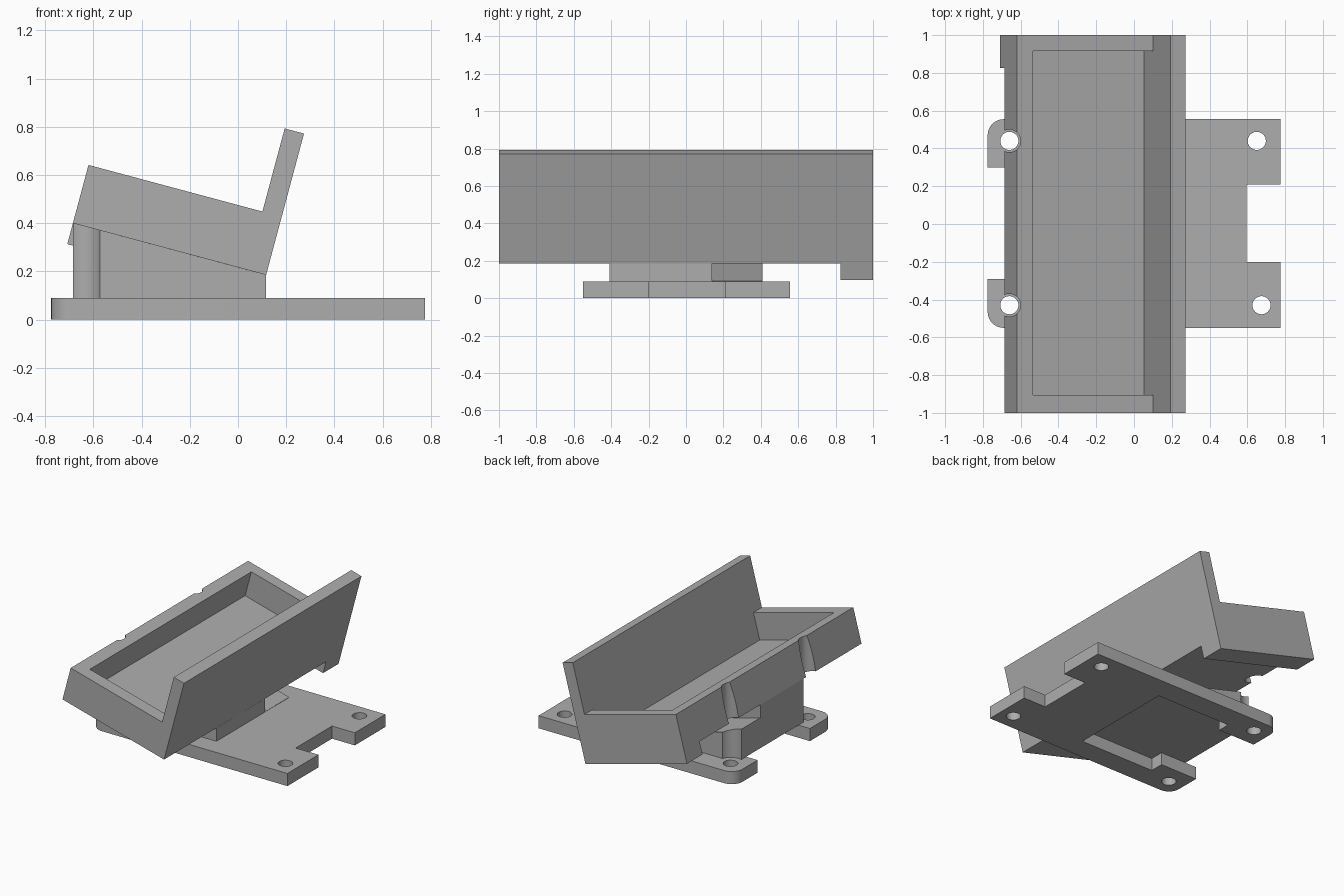
import bpy, bmesh, math
from mathutils import Vector

if "Cube" in bpy.data.objects:
    bpy.data.objects.remove(bpy.data.objects["Cube"])

grey = bpy.data.materials.new("plain_grey")
grey.use_nodes = True
COLOUR = (0.42, 0.42, 0.42, 1)
grey.diffuse_color = COLOUR
grey.node_tree.nodes["Principled BSDF"].inputs["Base Color"].default_value = COLOUR

TILT = math.radians(15)
HOLES_LEFT = [(-0.66, 0.44), (-0.66, -0.43)]
HOLES_RIGHT = [(0.65, 0.44), (0.675, -0.43)]


def prism(name, outline, low, high, along="Z"):
    """Extrude a flat outline: (x, y) along Z or (x, z) along Y."""
    place = (lambda a, b, c: (a, b, c)) if along == "Z" else (lambda a, b, c: (a, c, b))
    bm = bmesh.new()
    base = bm.faces.new([bm.verts.new(place(a, b, low)) for a, b in outline])
    grown = bmesh.ops.extrude_face_region(bm, geom=[base])["geom"]
    offset = Vector(place(0, 0, high - low))
    bmesh.ops.translate(bm, vec=offset, verts=[v for v in grown if isinstance(v, bmesh.types.BMVert)])
    bmesh.ops.recalc_face_normals(bm, faces=bm.faces)
    mesh = bpy.data.meshes.new(name)
    bm.to_mesh(mesh)
    bm.free()
    mesh.materials.append(grey)
    obj = bpy.data.objects.new(name, mesh)
    bpy.context.collection.objects.link(obj)
    return obj


def arc(cx, cy, r, start, end, steps):
    turns = [math.radians(start + (end - start) * i / steps) for i in range(steps + 1)]
    return [(cx + r * math.cos(t), cy + r * math.sin(t)) for t in turns]


def tilted(points):
    """Map tray coordinates (along, up) to world (x, z)."""
    c, s = math.cos(TILT), math.sin(TILT)
    return [(-0.685 + u * c + n * s, 0.40 - u * s + n * c) for u, n in points]


def rect(u0, u1, n0, n1):
    return [(u0, n0), (u1, n0), (u1, n1), (u0, n1)]


def cut(target, cutter):
    bpy.ops.object.select_all(action="DESELECT")
    bpy.context.view_layer.objects.active = target
    target.select_set(True)
    mod = target.modifiers.new("cut", "BOOLEAN")
    mod.operation, mod.solver, mod.object = "DIFFERENCE", "EXACT", cutter
    bpy.ops.object.modifier_apply(modifier=mod.name)
    bpy.data.objects.remove(cutter)


def drill(target, centres, radius, low, high):
    for cx, cy in centres:
        cut(target, prism("drill", arc(cx, cy, radius, 0, 348.75, 31), low, high))


# Base plate with notched ends, rounded tabs and an opening under the support
half = [(0.775, -0.55), (0.775, -0.2), (0.595, -0.2), (0.595, 0.21), (0.775, 0.21), (0.775, 0.555)]
outline = half + arc(-0.69, 0.47, 0.085, 90, 180, 8)
outline += [(-0.775, 0.3), (-0.48, 0.3), (-0.48, 0.39), (0.115, 0.39)]
outline += [(0.115, -0.39), (-0.48, -0.39), (-0.48, -0.29), (-0.775, -0.29)]
outline += arc(-0.69, -0.465, 0.085, 180, 270, 8)
plate = prism("base_plate", outline, 0, 0.09)
drill(plate, HOLES_LEFT + HOLES_RIGHT, 0.048, -0.05, 0.15)

# Wedge support with a sloped slot and screw clearances
support = prism("wedge_support", [(-0.685, 0.09), (0.117, 0.09), (0.117, 0.185), (-0.685, 0.40)],
                -0.41, 0.41, "Y")
cut(support, prism("slot", tilted(rect(-0.2, 0.95, -0.09, 0.08)), 0.14, 0.5, "Y"))
drill(support, HOLES_LEFT, 0.09, 0.05, 0.6)

# Tilted tray with a tall lip, a hollow and driver grooves
tray = prism("tilted_tray", tilted([(0, 0), (0.83, 0), (0.83, 0.607), (0.747, 0.607), (0.747, 0.25), (0, 0.25)]),
             -1, 1, "Y")
cut(tray, prism("hollow", tilted(rect(0.088, 0.747, 0.06, 0.35)), -0.905, 0.915, "Y"))
drill(tray, HOLES_LEFT, 0.06, 0.2, 0.9)

# Tongue under the back end of the tray
tongue = prism("tray_tongue", tilted(rect(0, 0.83, -0.09, 0)), 0.825, 1, "Y")

bpy.ops.object.select_all(action="DESELECT")
for part in (plate, support, tray, tongue):
    part.select_set(True)
bpy.context.view_layer.objects.active = plate
bpy.ops.object.shade_smooth_by_angle(angle=math.radians(30))
